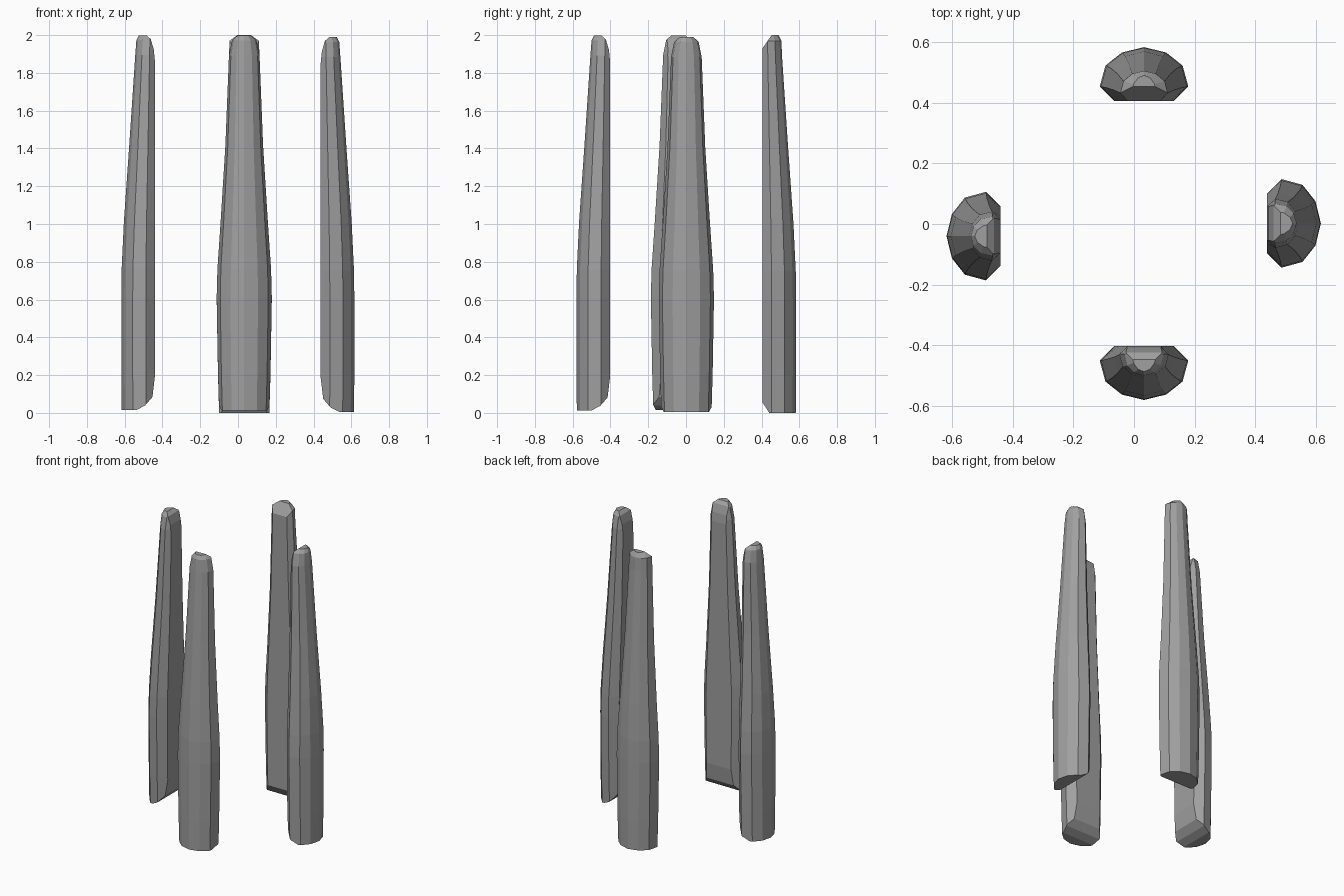
import bpy, bmesh
from math import radians
from mathutils import Matrix, Vector

cube = bpy.data.objects.get("Cube")
if cube:
    bpy.data.objects.remove(cube, do_unlink=True)

grey = bpy.data.materials.new("stone_grey")
grey.use_nodes = True
colour = (0.35, 0.35, 0.35, 1)
grey.diffuse_color = colour
grey.node_tree.nodes["Principled BSDF"].inputs["Base Color"].default_value = colour

# Half-round section: (share of half width, share of depth), inner face at depth 0
half = [(0.67, 0), (1, 0.27), (0.87, 0.66), (0.5, 0.9)]
section = half + [(0, 1)] + [(-u, d) for u, d in reversed(half)]

# Stations up the bar: (height, half width, depth)
shaft = [(0, 0.133, 0.176), (0.2, 0.139, 0.178), (0.6, 0.146, 0.178),
         (0.75, 0.142, 0.176), (1.0, 0.125, 0.164), (1.4, 0.1, 0.136),
         (1.88, 0.081, 0.104)]
round_tip = [(1.96, 0.065, 0.098), (1.985, 0.04, 0.085)]
blunt_tip = [(1.97, 0.078, 0.1), (2.0, 0.04, 0.085)]

# Cuts across the inner face, as (depth, height) chains
round_cuts = [[(0, 0.18), (0.013, 0.07), (0.052, 0.025), (0.1, 0)],
              [(0, 1.85), (0.006, 1.91), (0.022, 1.965), (0.045, 1.985)]]
blunt_cuts = [[(0, 0.055), (0.036, 0)], [(0, 1.93), (0.048, 2.0)]]


def make_bar(name, place, angle, z, tip, cuts):
    bm = bmesh.new()
    rings = [[bm.verts.new((u * w, -d * depth, h)) for u, d in section]
             for h, w, depth in shaft + tip]
    n = len(section)
    for low, high in zip(rings, rings[1:]):
        for i in range(n):
            j = (i + 1) % n
            bm.faces.new((low[i], low[j], high[j], high[i]))
    bm.faces.new(rings[0])
    bm.faces.new(rings[-1])
    bmesh.ops.recalc_face_normals(bm, faces=bm.faces)
    # Chamfer the inner face at the foot and the tip
    for chain in cuts:
        for (d0, h0), (d1, h1) in zip(chain, chain[1:]):
            normal = Vector((0, abs(h1 - h0), (d1 - d0) * (1 if h1 > h0 else -1)))
            geom = bm.verts[:] + bm.edges[:] + bm.faces[:]
            cut = bmesh.ops.bisect_plane(bm, geom=geom, plane_co=(0, -d0, h0),
                                         plane_no=normal, clear_outer=True)
            edges = [e for e in cut["geom_cut"] if isinstance(e, bmesh.types.BMEdge)]
            bmesh.ops.holes_fill(bm, edges=edges, sides=0)
    bmesh.ops.remove_doubles(bm, verts=bm.verts, dist=0.0005)
    bmesh.ops.recalc_face_normals(bm, faces=bm.faces)
    bm.transform(Matrix.Translation((*place, z)) @ Matrix.Rotation(radians(angle), 4, "Z"))
    mesh = bpy.data.meshes.new(name)
    bm.to_mesh(mesh)
    bm.free()
    mesh.materials.append(grey)
    bpy.context.collection.objects.link(bpy.data.objects.new(name, mesh))


# Four bars around the centre, flat faces inward
make_bar("front_bar", (0.033, -0.402), 0, 0.012, round_tip, round_cuts)
make_bar("left_bar", (0.438, 0.002), 90, 0.004, round_tip, round_cuts)
make_bar("back_bar", (0.033, 0.405), 180, 0, blunt_tip, blunt_cuts)
make_bar("right_bar", (-0.44, -0.04), 270, 0.014, round_tip, round_cuts)
